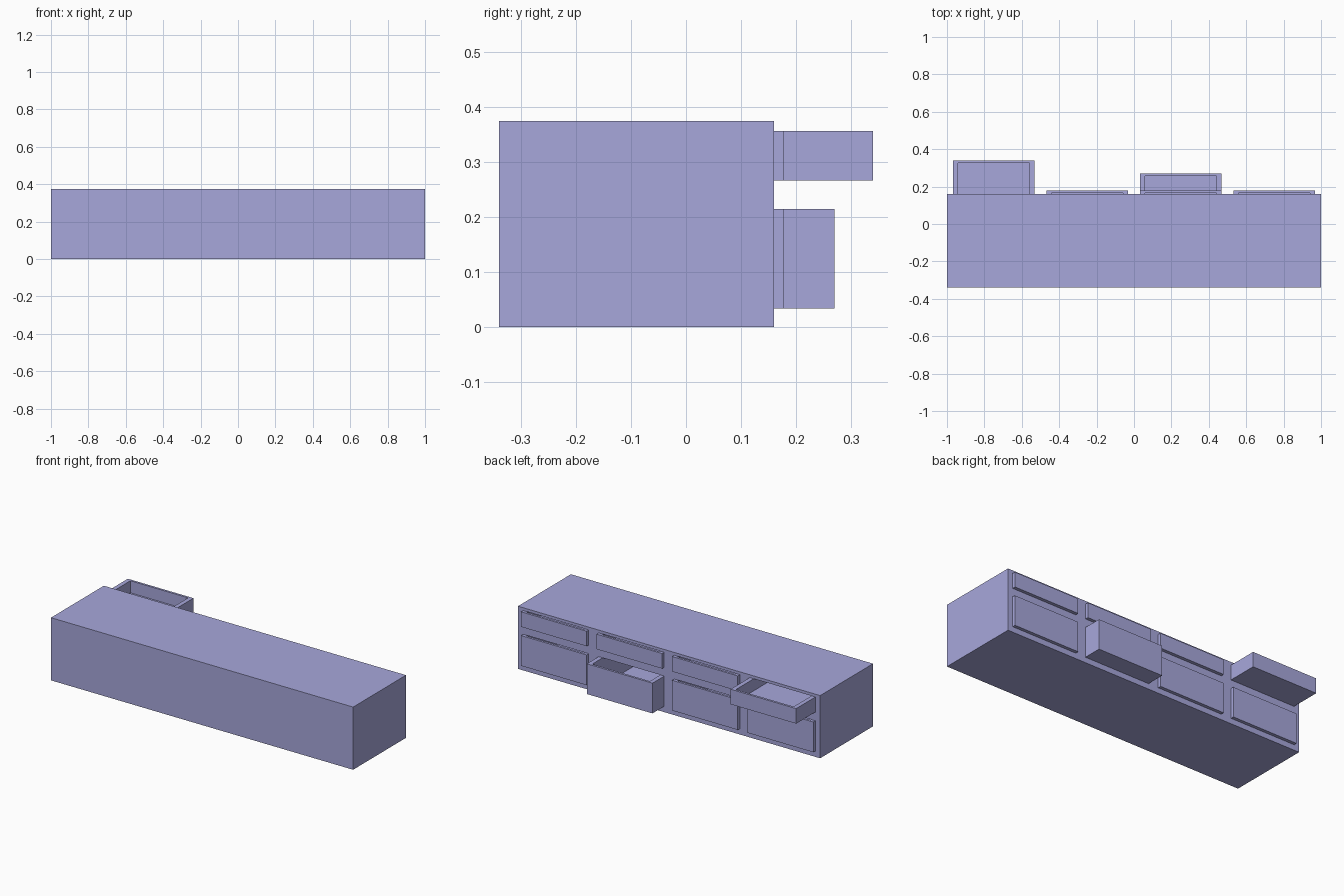
import bpy, bmesh
from mathutils import Vector

if "Cube" in bpy.data.objects:
    bpy.data.objects.remove(bpy.data.objects["Cube"])

BACK, FACE, HEIGHT = -0.34, 0.16, 0.375
COLUMNS = (-0.75, -0.25, 0.25, 0.75)
ROWS = {"lower": (0.034, 0.215), "upper": (0.267, 0.357)}
HALF_W, DEPTH, CLOSED = 0.217, 0.47, 0.178
SIDE, FRONT, FLOOR = 0.026, 0.019, 0.018
OPEN = {("upper", 0): 0.34, ("lower", 2): 0.27}

paint = bpy.data.materials.new("slate_blue_paint")
paint.diffuse_color = (0.39, 0.39, 0.71, 1)
paint.use_nodes = True
paint.node_tree.nodes["Principled BSDF"].inputs["Base Color"].default_value = paint.diffuse_color


def add_box(bm, lo, hi):
    lo, hi = Vector(lo), Vector(hi)
    verts = bmesh.ops.create_cube(bm, size=1)["verts"]
    for v in verts:
        v.co = (lo + hi) / 2 + v.co * (hi - lo)
    return verts


def make_object(name, bm):
    mesh = bpy.data.meshes.new(name)
    bm.to_mesh(mesh)
    bm.free()
    mesh.materials.append(paint)
    obj = bpy.data.objects.new(name, mesh)
    bpy.context.collection.objects.link(obj)
    return obj


def make_drawer(name, x, z0, z1, front):
    # Open-topped tray: inset the top face for the rim, then sink it
    bm = bmesh.new()
    add_box(bm, (x - HALF_W, front - DEPTH, z0), (x + HALF_W, front, z1))
    bm.normal_update()
    top = max(bm.faces, key=lambda f: f.calc_center_median().z)
    bmesh.ops.inset_region(bm, faces=[top], thickness=FRONT)
    for v in top.verts:
        v.co.x = x + (HALF_W - SIDE) * (1 if v.co.x > x else -1)
    new = bmesh.ops.extrude_discrete_faces(bm, faces=[top])["faces"][0]
    for v in new.verts:
        v.co.z = z0 + FLOOR
    bmesh.ops.recalc_face_normals(bm, faces=bm.faces)
    return make_object(name, bm)


# Cabinet body
bm = bmesh.new()
add_box(bm, (-1, BACK, 0), (1, FACE, HEIGHT))
cabinet = make_object("cabinet_body", bm)

# Drawer cavities, cut from the drawer face
gap = 0.001
bm = bmesh.new()
for x in COLUMNS:
    for z0, z1 in ROWS.values():
        add_box(bm, (x - HALF_W - gap, CLOSED - DEPTH - 0.01, z0 - gap),
                (x + HALF_W + gap, FACE + 0.1, z1 + gap))
cutter = make_object("cavity_cutter", bm)
cutter.hide_render = True
cutter.hide_viewport = True
mod = cabinet.modifiers.new("cavities", "BOOLEAN")
mod.operation = "DIFFERENCE"
mod.solver = "EXACT"
mod.object = cutter
bpy.context.view_layer.objects.active = cabinet
cabinet.select_set(True)
bpy.ops.object.modifier_apply(modifier=mod.name)
bpy.data.objects.remove(cutter)

# Drawers, two of them pulled out
for row, (z0, z1) in ROWS.items():
    for i, x in enumerate(COLUMNS):
        make_drawer(f"{row}_drawer_{i + 1}", x, z0, z1,
                    OPEN.get((row, i), CLOSED))
